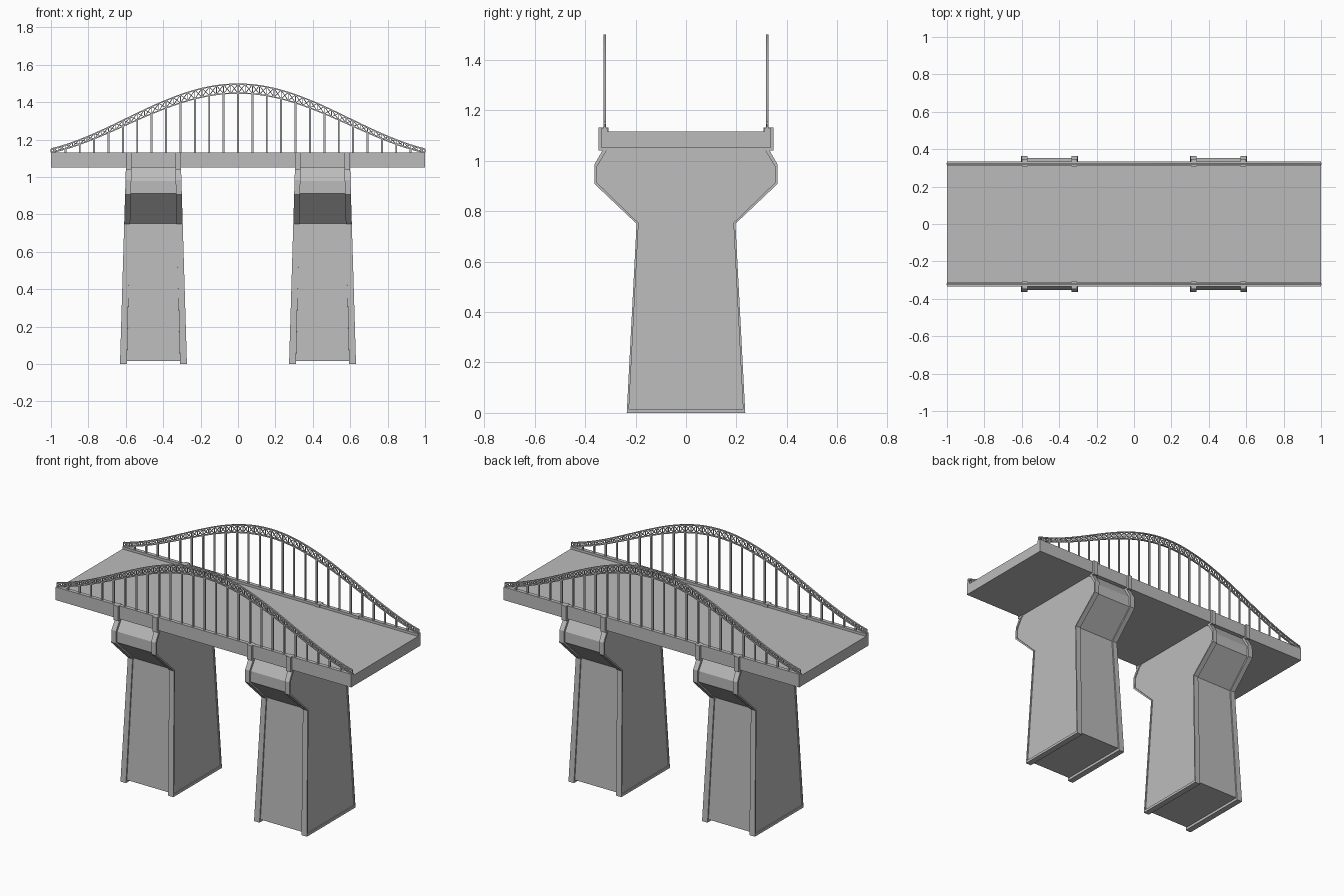
import bpy, bmesh, math
from mathutils import Vector

if "Cube" in bpy.data.objects:
    bpy.data.objects.remove(bpy.data.objects["Cube"])

mat = bpy.data.materials.new("concrete_grey")
mat.diffuse_color = (0.5, 0.5, 0.5, 1)
mat.use_nodes = True
mat.node_tree.nodes["Principled BSDF"].inputs["Base Color"].default_value = mat.diffuse_color


def finish(bm, name):
    bmesh.ops.recalc_face_normals(bm, faces=bm.faces)
    me = bpy.data.meshes.new(name)
    bm.to_mesh(me)
    bm.free()
    me.materials.append(mat)
    ob = bpy.data.objects.new(name, me)
    bpy.context.collection.objects.link(ob)
    return ob


def loft(bm, rings, closed=False):
    """Bridge successive point rings; cap the ends unless the chain is closed."""
    vs = [[bm.verts.new(p) for p in r] for r in rings]
    n = len(vs[0])
    for i in range(len(vs) if closed else len(vs) - 1):
        a, b = vs[i], vs[(i + 1) % len(vs)]
        for j in range(n):
            k = (j + 1) % n
            bm.faces.new((a[j], a[k], b[k], b[j]))
    if not closed:
        bm.faces.new(vs[0])
        bm.faces.new(vs[-1])


def box(bm, x0, x1, y0, y1, z0, z1):
    loft(bm, [[(x, y0, z0), (x, y1, z0), (x, y1, z1), (x, y0, z1)] for x in (x0, x1)])


def bar(bm, a, b, w, y, d):
    """Flat bar in the xz plane from a to b, width w, depth d."""
    a, b = Vector(a), Vector(b)
    t = (b - a).normalized()
    n = Vector((-t.y, t.x)) * w / 2
    loft(bm, [[(p.x + s * n.x, y + e * d / 2, p.y + s * n.y)
               for s, e in ((1, 1), (1, -1), (-1, -1), (-1, 1))] for p in (a, b)])


# deck with raised curbs
bm = bmesh.new()
prof = [(-.335, 1.05), (.335, 1.05), (.335, 1.13), (.312, 1.13), (.312, 1.115),
        (-.312, 1.115), (-.312, 1.13), (-.335, 1.13)]
loft(bm, [[(x, y, z) for y, z in prof] for x in (-1, 1)])
finish(bm, "deck")

# pier outlines: outer edge of rib frame and inner body
OUT = [(.235, 0), (.196, .75), (.363, .908), (.363, .985), (.325, 1.052)]
INN = [(.226, .016), (.188, .753), (.352, .912), (.352, .978), (.308, 1.052)]


def mirror(half):
    return half + [(-y, z) for y, z in reversed(half)]


def half_x(z):
    return .179 - .030 * z


for cx, side in ((-.452, "left"), (.452, "right")):
    # recessed body
    bm = bmesh.new()
    loft(bm, [[(cx + s * (half_x(z) - .006), y, z) for y, z in mirror(INN)] for s in (-1, 1)])
    finish(bm, side + "_pier_body")
    # rib frames wrapping both end faces, with lugs that grip the deck
    bm = bmesh.new()
    for s in (-1, 1):
        rings = []
        for (yo, zo), (yi, zi) in zip(mirror(OUT), mirror(INN)):
            xo, xi = half_x(zo), half_x(zi)
            w = .037 - .006 * min(1, zo / .9)
            rings.append([(cx + s * xo, yo, zo), (cx + s * (xo - w), yo, zo),
                          (cx + s * (xi - w), yi, zi), (cx + s * xi, yi, zi)])
        loft(bm, rings, closed=True)
        x = sorted((cx + s * .147, cx + s * .117))
        for m in (-1, 1):
            y = sorted((m * .308, m * .347))
            box(bm, *x, *y, 1.04, 1.131)
    finish(bm, side + "_pier_ribs")


# arch curves
def drop(x):
    return (1 - math.cos(math.pi * x / 1.2)) / 1.866


def top(x):
    return 1.497 - .347 * drop(x)


def low(x):
    return 1.449 - .319 * drop(x)


N = 52
xs = [-1 + 2 * i / N for i in range(N + 1)]
for y, side in ((-.322, "front"), (.322, "back")):
    # chords
    bm = bmesh.new()
    for f in (top, low):
        loft(bm, [[(x, y + e * .0045, f(x) + h * .0035)
                   for h, e in ((1, 1), (1, -1), (-1, -1), (-1, 1))] for x in xs])
    finish(bm, side + "_arch_chords")
    # crossed lattice and posts
    bm = bmesh.new()
    for i, x in enumerate(xs):
        bar(bm, (x, low(x)), (x, top(x)), .004, y, .006)
        if i < N:
            x2 = xs[i + 1]
            bar(bm, (x, low(x)), (x2, top(x2)), .004, y, .005)
            bar(bm, (x, top(x)), (x2, low(x2)), .004, y, .005)
    finish(bm, side + "_arch_lattice")
    # hangers
    bm = bmesh.new()
    for k in range(-12, 13):
        x = k / 13
        box(bm, x - .005, x + .005, y - .004, y + .004, 1.12, low(x))
    finish(bm, side + "_hangers")
